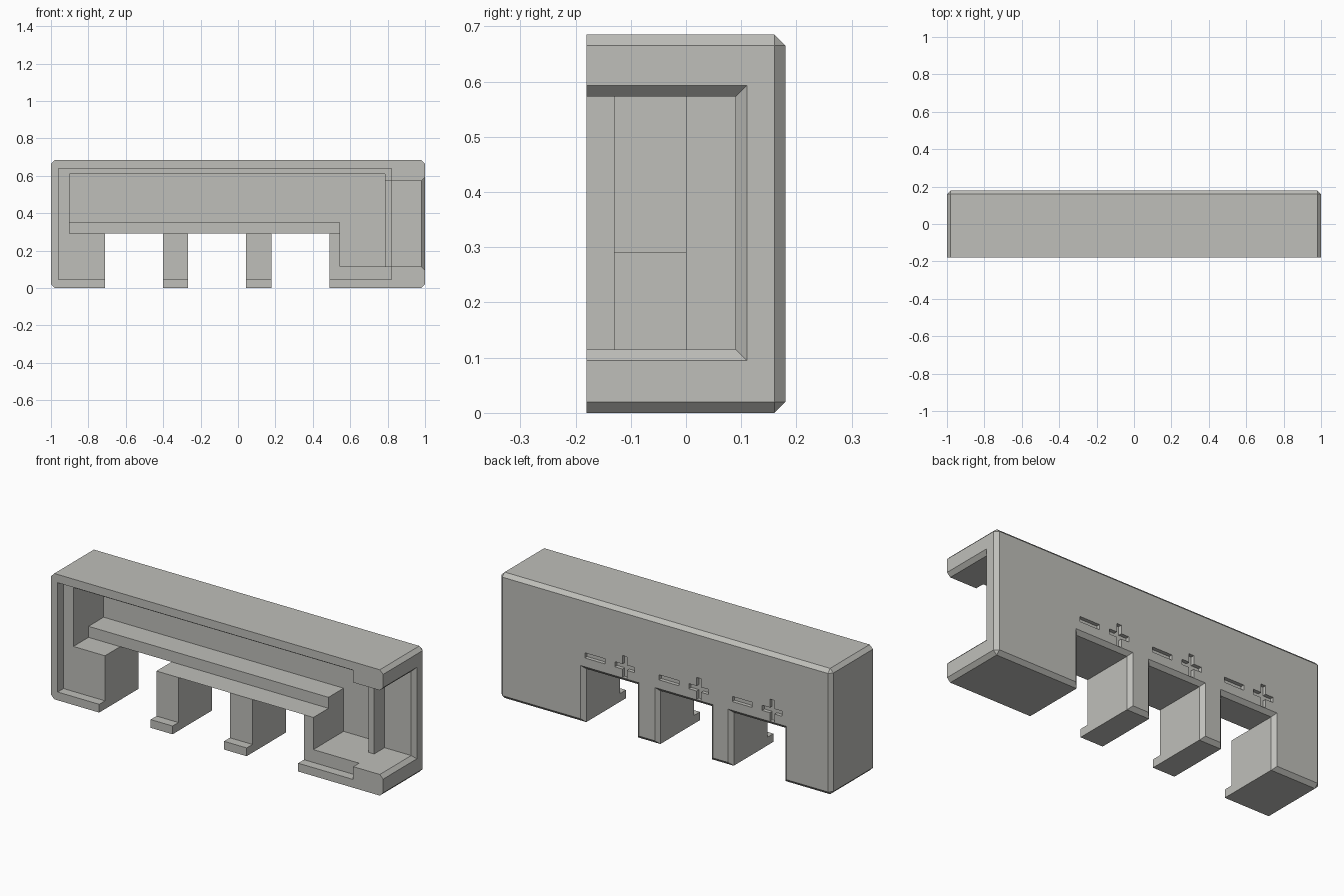
import bpy, bmesh

if "Cube" in bpy.data.objects:
    bpy.data.objects.remove(bpy.data.objects["Cube"])

# One flat colour
grey = bpy.data.materials.new("warm light grey")
grey.diffuse_color = (0.52, 0.52, 0.49, 1)
grey.use_nodes = True
grey.node_tree.nodes["Principled BSDF"].inputs["Base Color"].default_value = grey.diffuse_color
CH = 0.02  # chamfer width


def new_object(name, bm):
    bmesh.ops.recalc_face_normals(bm, faces=bm.faces[:])
    mesh = bpy.data.meshes.new(name)
    bm.to_mesh(mesh)
    bm.free()
    ob = bpy.data.objects.new(name, mesh)
    mesh.materials.append(grey)
    bpy.context.collection.objects.link(ob)
    return ob


def loft(axis, sections):
    """Solid through rectangles (pos, a0, a1, b0, b1) along x or y; b is height."""
    bm = bmesh.new()
    rings = []
    for p, a0, a1, b0, b1 in sections:
        corners = [(a0, b0), (a1, b0), (a1, b1), (a0, b1)]
        rings.append([bm.verts.new((p, a, b) if axis == "x" else (a, p, b))
                      for a, b in corners])
    bm.faces.new(rings[0])
    bm.faces.new(rings[-1])
    for r, s in zip(rings, rings[1:]):
        for i in range(4):
            j = (i + 1) % 4
            bm.faces.new((r[i], r[j], s[j], s[i]))
    return bm


def box(x0, x1, y0, y1, z0, z1):
    return loft("y", [(y0, x0, x1, z0, z1), (y1, x0, x1, z0, z1)])


# Outer block, chamfered everywhere except around the open front
bm = box(-1, 1, -0.18, 0.18, 0, 0.685)
edges = [e for e in bm.edges if max(v.co.y for v in e.verts) > 0]
bmesh.ops.bevel(bm, geom=edges, offset=CH, segments=1, affect="EDGES")
housing = new_object("housing", bm)


def cut(bm):
    cutter = new_object("cutter", bm)
    mod = housing.modifiers.new("cut", "BOOLEAN")
    mod.operation = "DIFFERENCE"
    mod.solver = "EXACT"
    mod.object = cutter
    bpy.context.view_layer.objects.active = housing
    bpy.ops.object.modifier_apply(modifier=mod.name)
    bpy.data.objects.remove(cutter)


# Lid recess, stepped main cavity and the deep well beside the opening
cut(box(-0.96, 0.82, -0.3, -0.13, 0.045, 0.64))
cut(box(-0.9, 0.785, -0.3, 0.0, 0.29, 0.61))
cut(box(-0.9, 0.785, -0.1, 0.13, 0.35, 0.61))
cut(box(0.545, 0.785, -0.3, 0.13, 0.115, 0.4))

# Side opening with flared rim; a thin partition remains behind it
cut(box(0.75, 0.9, -0.3, 0.0, 0.115, 0.573))
cut(loft("x", [(0.82, -0.3, 0.09, 0.115, 0.573),
               (1 - CH, -0.3, 0.09, 0.115, 0.573),
               (1 + CH, -0.3, 0.09 + 2 * CH, 0.115 - 2 * CH, 0.573 + 2 * CH)]))

# Three slots through the bottom with flared back edges, and polarity marks
for x0, x1 in ((-0.71, -0.40), (-0.268, 0.042), (0.178, 0.488)):
    cut(loft("y", [(-0.3, x0, x1, -0.1, 0.29),
                   (0.18 - CH, x0, x1, -0.1, 0.29),
                   (0.18 + CH, x0 - 2 * CH, x1 + 2 * CH, -0.1, 0.29 + 2 * CH)]))
    mid = (x0 + x1) / 2
    for cx, w, h in ((mid + 0.09, 0.06, 0.014), (mid - 0.09, 0.06, 0.014),
                     (mid - 0.09, 0.014, 0.06)):
        cut(box(cx - w, cx + w, 0.16, 0.25, 0.372 - h, 0.372 + h))
